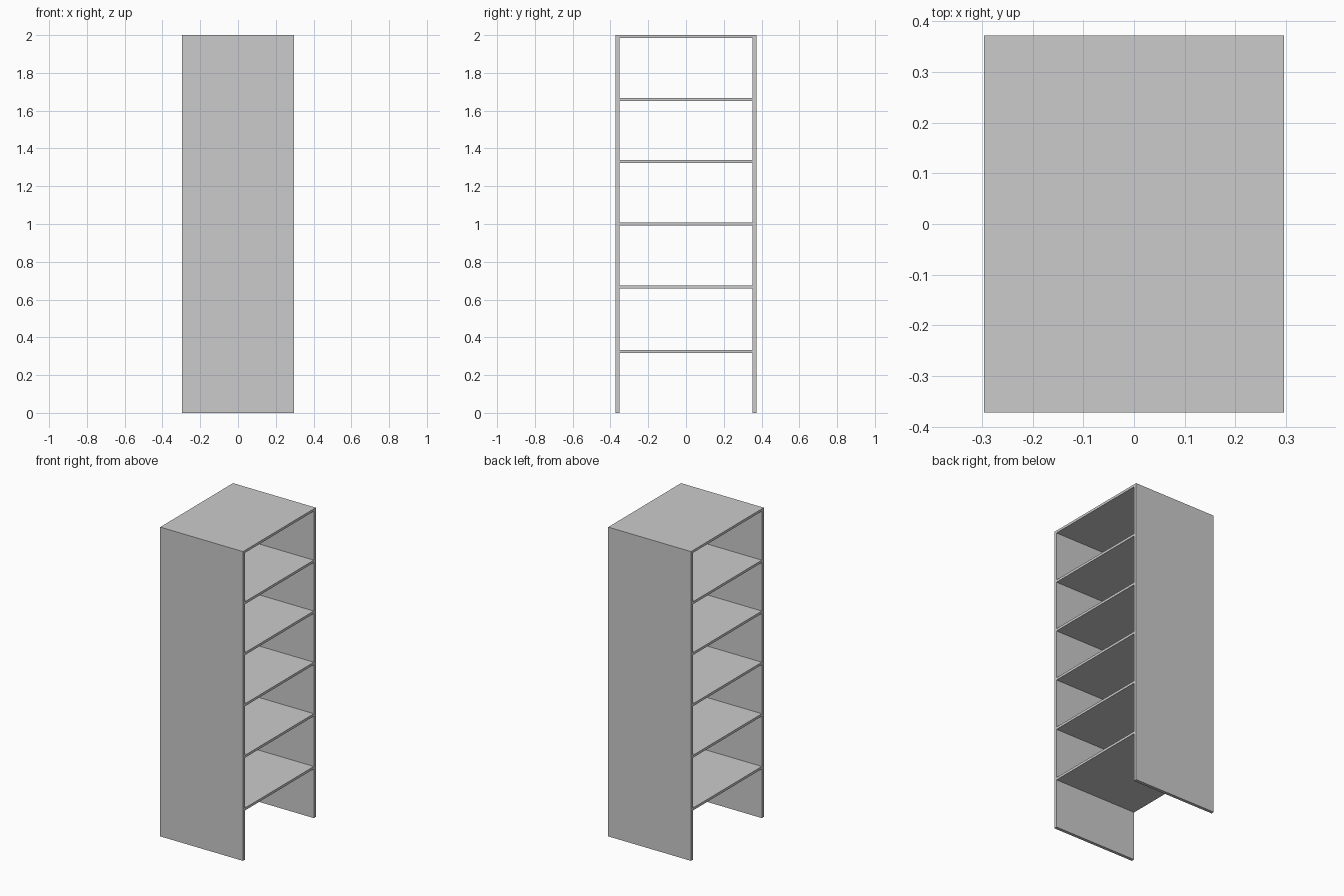
import bpy

if "Cube" in bpy.data.objects:
    bpy.data.objects.remove(bpy.data.objects["Cube"])

WIDTH, DEPTH, HEIGHT = 0.592, 0.744, 2.0
PANEL, SHELF = 0.02, 0.016


def box(name, size, centre):
    bpy.ops.mesh.primitive_cube_add(size=1, location=centre)
    obj = bpy.context.object
    obj.name = name
    obj.scale = size
    bpy.ops.object.transform_apply(location=False, rotation=False, scale=True)
    return obj


# Full-height end panels
for name, side in (("front_panel", -1), ("back_panel", 1)):
    box(name, (WIDTH, PANEL, HEIGHT), (0, side * (DEPTH - PANEL) / 2, HEIGHT / 2))

# Shelves fitted between the panels, the last one closing the top
levels = [0.326, 0.667, 1.0, 1.331, 1.66]
for i, z in enumerate(levels, 1):
    box(f"shelf_{i}", (WIDTH, DEPTH - 2 * PANEL, SHELF), (0, 0, z))
box("top_board", (WIDTH, DEPTH - 2 * PANEL, SHELF), (0, 0, HEIGHT - SHELF / 2))
